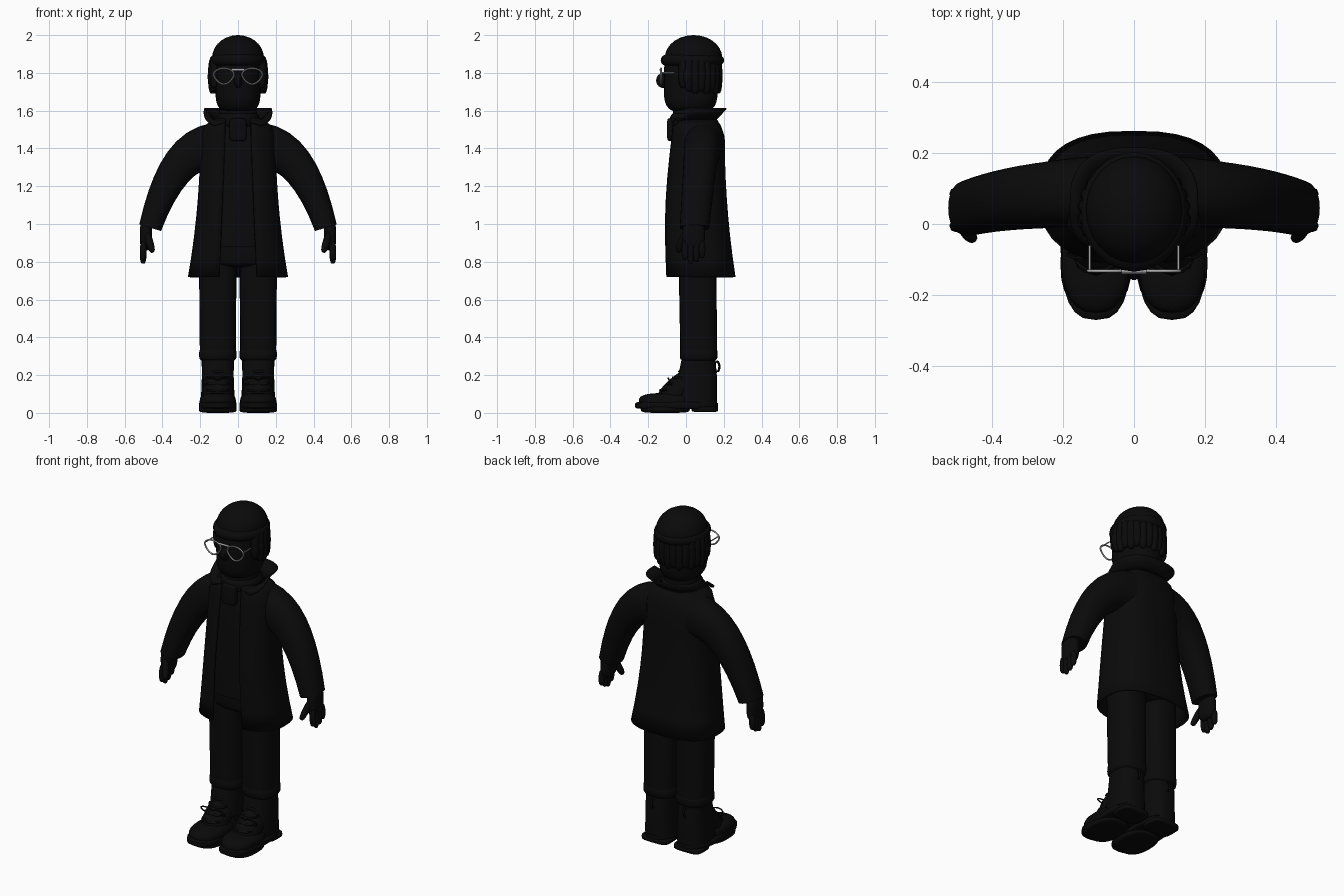
import bpy, math
from mathutils import Vector
from math import sin, cos, pi, copysign

cube = bpy.data.objects.get("Cube")
if cube:
    bpy.data.objects.remove(cube)


def material(name, level):
    colour = (level, level, level, 1)
    made = bpy.data.materials.new(name)
    made.use_nodes = True
    made.diffuse_color = colour
    made.node_tree.nodes["Principled BSDF"].inputs["Base Color"].default_value = colour
    return made


BLACK = material("black", 0.003)
METAL = material("grey metal", 0.4)


def turn(count):
    """Evenly spaced angles of one full turn."""
    return [2 * pi * i / count for i in range(count)]


def steps(count):
    """Evenly spaced fractions from zero to one."""
    return [i / count for i in range(count + 1)]


def rounded(value, power):
    return copysign(abs(value) ** (2 / power), value)


def oval(centre, u, v, power=2, count=24):
    """Superellipse ring around centre with half axes u and v."""
    return [Vector(centre) + Vector(u) * rounded(cos(a), power) + Vector(v) * rounded(sin(a), power)
            for a in turn(count)]


def skin(name, rings, closed=True, loop=False, mat=BLACK, mirror=False, thick=0):
    """Bridge equal-sized point rings into one surface."""
    size, total = len(rings[0]), len(rings)
    verts = [point for ring in rings for point in ring]
    faces = []
    for i in range(total if loop else total - 1):
        a, b = i * size, (i + 1) % total * size
        for j in range(size if closed else size - 1):
            k = (j + 1) % size
            faces.append((a + j, a + k, b + k, b + j))
    if closed and not loop:
        faces += [tuple(range(size)), tuple(range(len(verts) - size, len(verts)))]
    mesh = bpy.data.meshes.new(name)
    mesh.from_pydata(verts, [], faces)
    mesh.materials.append(mat)
    part = bpy.data.objects.new(name, mesh)
    bpy.context.collection.objects.link(part)
    bpy.ops.object.select_all(action="DESELECT")
    part.select_set(True)
    bpy.context.view_layer.objects.active = part
    bpy.ops.object.mode_set(mode="EDIT")
    bpy.ops.mesh.select_all(action="SELECT")
    bpy.ops.mesh.normals_make_consistent(inside=False)
    bpy.ops.object.mode_set(mode="OBJECT")
    bpy.ops.object.shade_smooth_by_angle(angle=math.radians(45))
    if thick:
        shell = part.modifiers.new("Thickness", "SOLIDIFY")
        shell.thickness, shell.offset = thick, -1
    if mirror:
        part.modifiers.new("Mirror", "MIRROR").use_mirror_merge = False


def stack(name, levels, x=0, power=2.6, **options):
    """Upright body from levels of (height, half width, front, back)."""
    skin(name, [oval((x, (front + back) / 2, z), (width, 0, 0), (0, (back - front) / 2, 0), power)
                for z, width, front, back in levels], **options)


def ball(name, centre, radii, power=2, upright=2, **options):
    """Rounded solid; upright sets how square its side profile is."""
    (x, y, z), (rx, ry, rz) = centre, radii
    rings = []
    for t in steps(14):
        a = (t - 0.5) * pi * 0.98
        wide = rounded(cos(a), upright)
        rings.append(oval((x, y, z + rz * rounded(sin(a), upright)), (rx * wide, 0, 0), (0, ry * wide, 0), power))
    skin(name, rings, **options)


def tube(name, points, radius, loop=False, taper=None, **options):
    """Round tube through points; taper scales the radius along the fraction of its length."""
    points = [Vector(p) for p in points]
    last, rings = len(points) - 1, []
    for i, point in enumerate(points):
        before = points[i - 1] if loop else points[max(i - 1, 0)]
        after = points[(i + 1) % len(points)] if loop else points[min(i + 1, last)]
        along = (after - before).normalized()
        side = along.cross(Vector((0, 1, 0) if abs(along.y) < 0.8 else (0, 0, 1))).normalized()
        size = radius * (taper(i / last) if taper else 1)
        rings.append(oval(point, side * size, along.cross(side) * size, count=8))
    skin(name, rings, loop=loop, **options)


def capsule(name, start, end, radius, **options):
    """Straight limb with rounded ends."""
    start, end = Vector(start), Vector(end)
    tube(name, [start.lerp(end, (1 - cos(pi * t)) / 2) for t in steps(10)], radius,
         taper=lambda t: max(0.1, sin(pi * t)) ** 0.5, **options)


# Boots: sole with a gap before the heel, toe, instep and shaft
FOOT = 0.107
ball("boot_sole", (FOOT, -0.05, 0.04), (0.1, 0.22, 0.02), 2.7, 6, mirror=True)
ball("boot_tread", (FOOT, -0.11, 0.02), (0.1, 0.13, 0.02), 2.6, 4, mirror=True)
ball("boot_heel", (FOOT, 0.1, 0.02), (0.09, 0.07, 0.015), 4, 6, mirror=True)
ball("boot_toe", (FOOT, -0.1, 0.06), (0.096, 0.15, 0.045), 2.4, 3, mirror=True)
capsule("boot_instep", (FOOT, -0.13, 0.03), (FOOT, 0.06, 0.2), 0.08, mirror=True)
stack("boot_shaft", [(0.05, 0.09, -0.06, 0.165), (0.2, 0.084, -0.04, 0.163), (0.3, 0.086, -0.02, 0.155)],
      FOOT, mirror=True)
for t in steps(3):
    lace = [(FOOT + 0.055 * sin(a), 0.1 * t - 0.1 - 0.035 * cos(a), 0.12 + 0.1 * t)
            for a in [pi * (s - 0.5) for s in steps(6)]]
    tube("boot_lace", lace, 0.007, mirror=True)
for side, label in ((-1, "inner"), (1, "outer")):
    bow = [(FOOT + side * (0.04 - 0.04 * cos(a)), -0.085 - 0.01 * sin(a), 0.165 + 0.02 * sin(a)) for a in turn(12)]
    tube(label + "_lace_bow", bow, 0.004, loop=True, mirror=True)
pull = [(FOOT, 0.163 + 0.014 * cos(a), 0.245 + 0.028 * sin(a)) for a in turn(12)]
tube("boot_pull_loop", pull, 0.006, loop=True, mirror=True)

# Trousers
stack("trouser_leg", [(0.3, 0.095, -0.03, 0.165), (0.86, 0.1, -0.04, 0.16)], FOOT, mirror=True)
ball("trouser_cuff", (FOOT, 0.067, 0.31), (0.099, 0.1, 0.04), 2.6, 4, mirror=True)
ball("trouser_hips", (0, 0.06, 0.88), (0.2, 0.12, 0.11), 2.6, 5)

# Shirt and scarf
stack("shirt", [(0.88, 0.19, -0.09, 0.18), (1.3, 0.18, -0.085, 0.18), (1.47, 0.17, -0.07, 0.17),
                (1.55, 0.1, -0.05, 0.14)])
ball("scarf_wrap", (0, 0.035, 1.55), (0.115, 0.12, 0.05), 2, 3)
ball("scarf_tail", (0, -0.08, 1.5), (0.045, 0.02, 0.06), 5, 6)


# Coat: open at the front, flaring to the hem, rounded in to the neck
def open_ring(z, width, front, back, gap):
    power = 2.6
    start = math.asin((gap / width) ** (power / 2))
    middle, half = (front + back) / 2, (back - front) / 2
    angles = [start + (2 * pi - 2 * start) * t for t in steps(32)]
    return [Vector((width * rounded(sin(a), power), middle - half * rounded(cos(a), power), z)) for a in angles]


coat = []
for t in steps(7):
    flare = (1 - t) ** 2
    coat.append(open_ring(0.72 + 0.74 * t, 0.2 + 0.065 * flare, 0.03 * t - 0.11 - 0.02 * sin(pi * t),
                          0.205 + 0.057 * flare, 0.1 - 0.03 * t))
coat.append(open_ring(1.52, 0.178, -0.076, 0.185, 0.07))
coat.append(open_ring(1.56, 0.125, -0.068, 0.16, 0.07))
skin("coat", coat, closed=False, thick=0.014)

# Collar: stands out at the back and drops to points at the front
collar = []
for t in steps(2):
    ring = open_ring(1.55, 0.12 + 0.055 * t, -0.07 - 0.02 * t, 0.15 + 0.06 * t, 0.05 + 0.06 * t)
    for point in ring:
        front = max(0, min(1, 0.4 - 8 * point.y))
        point.z += t * (0.065 - 0.095 * front)
        point.x *= 1 + 0.12 * t * front
    collar.append(ring)
skin("coat_collar", collar, closed=False, thick=0.008)

# Sleeves: tapering along an arc from shoulder to wrist
shoulder, elbow, wrist = Vector((0.13, 0.09, 1.41)), Vector((0.34, 0.08, 1.4)), Vector((0.465, 0.045, 0.98))
sleeve = []
for t in steps(9):
    upper, lower = shoulder.lerp(elbow, t), elbow.lerp(wrist, t)
    across = (lower - upper).cross(Vector((0, 1, 0))).normalized()
    sleeve.append(oval(upper.lerp(lower, t), across * (0.125 - 0.065 * t), (0, 0.1 - 0.022 * t, 0), 2.3))
skin("sleeve", sleeve, mirror=True)

# Hands
ball("palm", (0.487, 0.04, 0.94), (0.033, 0.06, 0.08), 2.4, 3, mirror=True)
for i, length in enumerate((0.08, 0.1, 0.09, 0.07)):
    y = 0.03 * i - 0.005
    capsule("finger", (0.5, y, 0.91), (0.503, y, 0.89 - length), 0.018, mirror=True)
capsule("thumb", (0.485, 0, 0.96), (0.452, -0.044, 0.85), 0.02, mirror=True)

# Head, neck, nose and ears
ball("head", (0, 0.025, 1.75), (0.12, 0.143, 0.16), 2.3, 4)
ball("neck", (0, 0.035, 1.58), (0.1, 0.105, 0.1), 2, 5)
ball("nose", (0, -0.12, 1.76), (0.022, 0.038, 0.04))
ball("ear", (0.135, 0.01, 1.78), (0.026, 0.03, 0.05), mirror=True)

# Hair locks hanging below the hat
for i, t in enumerate(steps(16)):
    a = math.radians(224 * t - 22)
    x, y = 0.134 * cos(a), 0.035 + 0.132 * sin(a)
    low = 1.69 + 0.012 * (i % 2) + (0.03 if y < 0 else 0)
    capsule("hair_lock", (x, y, 1.88), (x, y, low), 0.026)

# Hat: rolled brim and crown
ball("hat_brim", (0, 0.034, 1.867), (0.15, 0.168, 0.047), 2, 2.5)
ball("hat_crown", (0, 0.04, 1.88), (0.137, 0.152, 0.12))

# Glasses: open teardrop rims, bridge and arms
rim = []
for a in turn(24):
    drop = max(0, -sin(a))
    rim.append((0.075 + 0.054 * cos(a) * (1 - 0.1 * drop), -0.132, 1.79 + sin(a) * (0.034 + 0.016 * drop)))
tube("glasses_rim", rim, 0.0045, loop=True, mat=METAL, mirror=True)
tube("glasses_bridge", [(x, -0.135, 1.817) for x in (-0.035, 0, 0.035)], 0.006, mat=METAL)
tube("glasses_arm", [(0.125, y, 1.8) for y in (-0.132, -0.06)], 0.0035, mat=METAL, mirror=True)
